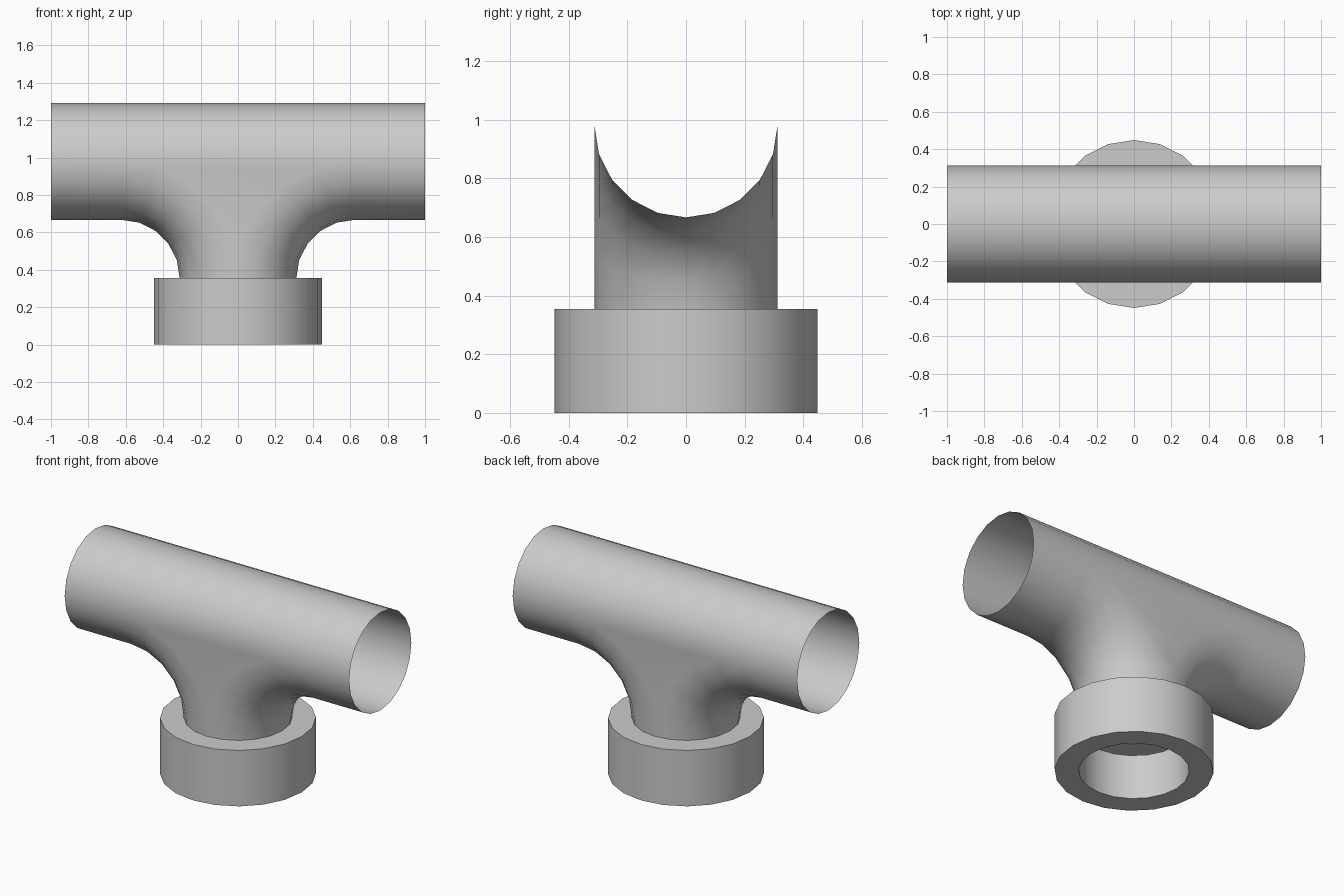
import bpy, bmesh
from math import sin, cos, radians

if "Cube" in bpy.data.objects:
    bpy.data.objects.remove(bpy.data.objects["Cube"])

R = 0.312            # pipe and neck radius
STEP = 18            # 20-sided pipes
COLLAR_Z = 0.355     # top of the collar
AXIS_Z = COLLAR_Z + 2 * R


def grid(bm, rows):
    """Skin neighbouring rows of points with quads."""
    vs = [[bm.verts.new(p) for p in row] for row in rows]
    for a, b in zip(vs, vs[1:]):
        for i in range(len(a) - 1):
            bm.faces.new((a[i], a[i + 1], b[i + 1], b[i]))


def finish(bm, name, weld=True):
    bmesh.ops.remove_doubles(bm, verts=bm.verts, dist=1e-4)
    bmesh.ops.recalc_face_normals(bm, faces=bm.faces)
    mesh = bpy.data.meshes.new(name)
    bm.to_mesh(mesh)
    bm.free()
    ob = bpy.data.objects.new(name, mesh)
    bpy.context.collection.objects.link(ob)
    bpy.ops.object.select_all(action='DESELECT')
    ob.select_set(True)
    bpy.context.view_layer.objects.active = ob
    bpy.ops.object.shade_smooth_by_angle(angle=radians(35))
    return ob


half = range(-90, 91, STEP)
bm = bmesh.new()

# Upper half of the straight pipe
grid(bm, [[(x, R * sin(radians(a)), AXIS_Z + R * cos(radians(a))) for a in half]
          for x in (-1, -2 * R, 2 * R, 1)])

# Lower half: each side bends down through a quarter elbow into the neck
for s in (-1, 1):
    rows = []
    for u in range(0, 91, STEP):
        row = []
        for a in half:
            d = 2 * R - R * cos(radians(a))
            row.append((s * (2 * R - d * cos(radians(u))), R * sin(radians(a)),
                        COLLAR_Z + d * sin(radians(u))))
        rows.append(row)
    rows.append([(s, y, z) for x, y, z in rows[-1]])
    grid(bm, rows)

# Flat webs between the two elbows, front and back
for y in (-R, R):
    arc = [(2 * R * (1 - cos(radians(u))), COLLAR_Z + 2 * R * sin(radians(u)))
           for u in range(0, 91, STEP)]
    bm.faces.new([bm.verts.new(p) for p in
                  ((0, y, arc[0][1]), (arc[1][0], y, arc[1][1]), (-arc[1][0], y, arc[1][1]))])
    grid(bm, [[(-x, y, z), (x, y, z)] for x, z in arc[1:]])
finish(bm, "tee_pipe")

# Collar: turned profile with an open bore
profile = [(R, COLLAR_Z), (0.449, COLLAR_Z), (0.449, 0), (R, 0), (R, 0.28)]
bm = bmesh.new()
grid(bm, [[(r * cos(radians(a)), r * sin(radians(a)), z) for r, z in profile]
          for a in range(0, 361, STEP)])
finish(bm, "collar")
